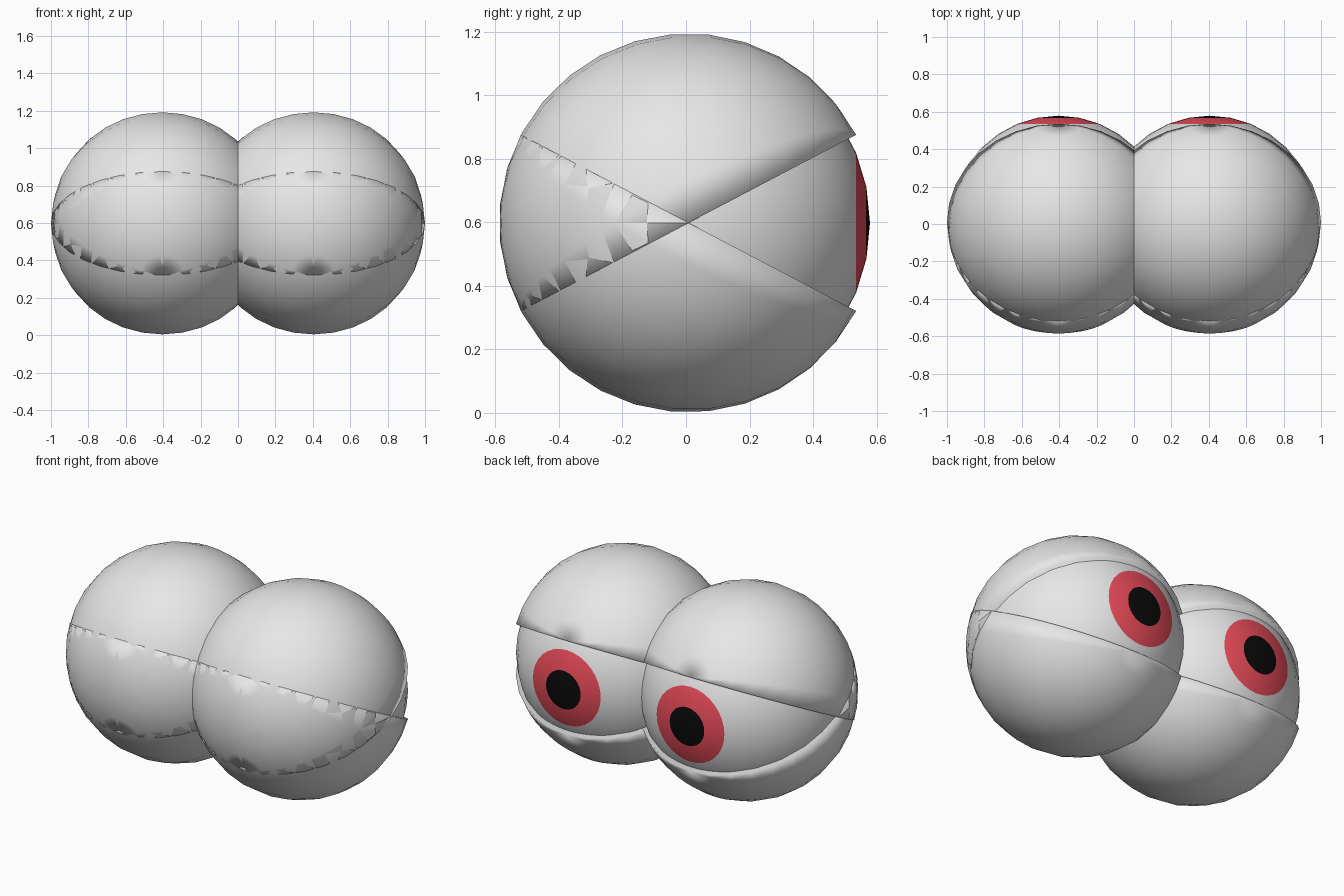
import bpy, bmesh, math
from mathutils import Matrix

if "Cube" in bpy.data.objects:
    bpy.data.objects.remove(bpy.data.objects["Cube"])

EYE_X, EYE_Z = 0.404, 0.598      # eye centres
BALL_R, LID_R = 0.579, 0.596
LID_Y = 0.008                    # lids sit a touch toward the iris side
LID_ANGLE = math.radians(27.7)


def material(name, rgb):
    m = bpy.data.materials.new(name)
    m.diffuse_color = (*rgb, 1)
    m.use_nodes = True
    m.node_tree.nodes["Principled BSDF"].inputs["Base Color"].default_value = m.diffuse_color
    return m


grey = material("light_grey", (0.8, 0.8, 0.8))
red = material("iris_red", (0.8, 0.07, 0.1))
black = material("pupil_black", (0.003, 0.003, 0.003))


def sphere(radius):
    """Sphere whose poles lie along y."""
    bm = bmesh.new()
    bmesh.ops.create_uvsphere(bm, u_segments=32, v_segments=16, radius=radius,
                              matrix=Matrix.Rotation(-math.pi / 2, 4, 'X'))
    return bm


def finish(bm, name, location, mats):
    bmesh.ops.recalc_face_normals(bm, faces=bm.faces[:])
    for f in bm.faces:
        f.smooth = True
    me = bpy.data.meshes.new(name)
    bm.to_mesh(me)
    bm.free()
    for m in mats:
        me.materials.append(m)
    ob = bpy.data.objects.new(name, me)
    ob.location = location
    bpy.context.collection.objects.link(ob)


def eyeball(name, x):
    bm = sphere(BALL_R)
    # the first ring round the pole is the pupil, the second the iris
    for f in bm.faces:
        c = f.calc_center_median()
        angle = math.degrees(math.atan2(math.hypot(c.x, c.z), c.y))
        f.material_index = 2 if angle < 11.25 else 1 if angle < 22.5 else 0
    finish(bm, name, (x, 0, EYE_Z), [grey, red, black])


def eyelid(name, x, side):
    bm = sphere(LID_R)
    # keep one half, close it and tilt it open
    bmesh.ops.delete(bm, geom=[f for f in bm.faces
                               if f.calc_center_median().z * side < 0],
                     context='FACES')
    bmesh.ops.holes_fill(bm, edges=[e for e in bm.edges if e.is_boundary], sides=0)
    bmesh.ops.rotate(bm, verts=bm.verts[:],
                     matrix=Matrix.Rotation(side * LID_ANGLE, 3, 'X'))
    finish(bm, name, (x, LID_Y, EYE_Z), [grey])


for label, sx in (("left", -1), ("right", 1)):
    eyeball(label + "_eyeball", sx * EYE_X)
    eyelid(label + "_upper_eyelid", sx * EYE_X, 1)
    eyelid(label + "_lower_eyelid", sx * EYE_X, -1)
